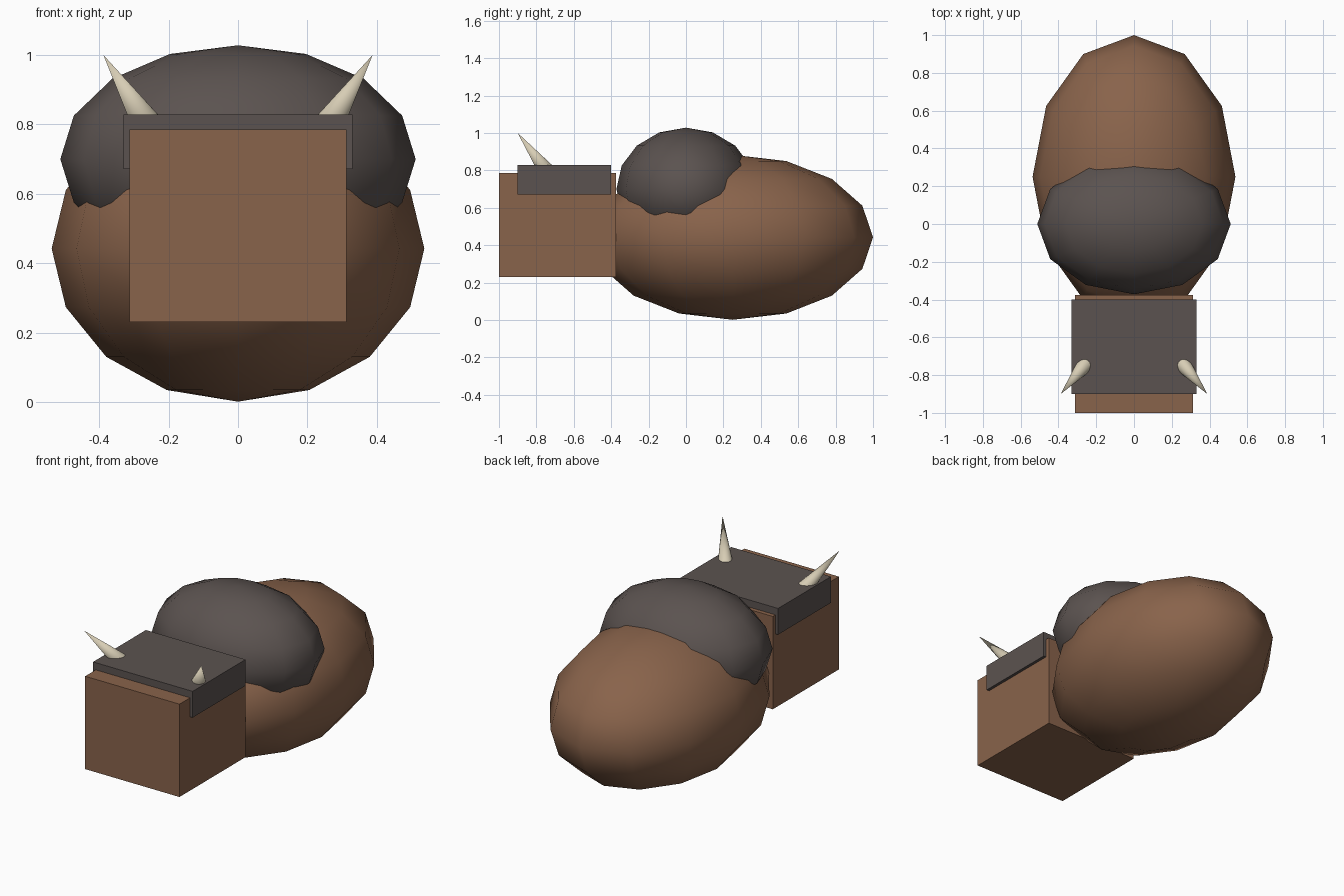
import bpy
from mathutils import Vector

default = bpy.data.objects.get("Cube")
if default:
    bpy.data.objects.remove(default, do_unlink=True)


def material(name, rgb):
    mat = bpy.data.materials.new(name)
    mat.use_nodes = True
    mat.diffuse_color = (*rgb, 1)
    shader = next(n for n in mat.node_tree.nodes if n.type == 'BSDF_PRINCIPLED')
    shader.inputs["Base Color"].default_value = (*rgb, 1)
    shader.inputs["Roughness"].default_value = 0.8
    return mat


brown = material("brown hide", (0.25, 0.125, 0.07))
gray = material("dark gray fur", (0.105, 0.086, 0.08))
ivory = material("ivory horn", (0.68, 0.61, 0.46))


def finish(name, mat):
    obj = bpy.context.object
    obj.name = name
    obj.data.name = name
    obj.data.materials.append(mat)
    return obj


def ellipsoid(name, centre, radii, mat):
    bpy.ops.mesh.primitive_uv_sphere_add(segments=12, ring_count=8, radius=1, location=centre)
    obj = finish(name, mat)
    obj.scale = radii
    bpy.ops.object.transform_apply(location=False, rotation=False, scale=True)
    bpy.ops.object.shade_smooth()


def box(name, low, high, mat):
    low, high = Vector(low), Vector(high)
    bpy.ops.mesh.primitive_cube_add(size=1, location=(low + high) / 2)
    obj = finish(name, mat)
    obj.scale = high - low
    bpy.ops.object.transform_apply(location=False, rotation=False, scale=True)


def horn(name, side):
    base, tip = Vector((side * 0.262, -0.748, 0.80)), Vector((side * 0.388, -0.9, 1.0))
    axis = tip - base
    bpy.ops.mesh.primitive_cone_add(vertices=32, radius1=0.043, radius2=0, depth=axis.length,
                                    location=(base + tip) / 2,
                                    rotation=axis.to_track_quat('Z', 'Y').to_euler())
    finish(name, ivory)
    bpy.ops.object.shade_smooth_by_angle()


# Rounded body and shoulder hump
ellipsoid("body", (0, 0.25, 0.442), (0.537, 0.75, 0.441), brown)
ellipsoid("shoulder_hump", (0, 0, 0.7), (0.512, 0.372, 0.328), gray)

# Blocky head with a cap of fur
box("head", (-0.3125, -1, 0.23), (0.3125, -0.375, 0.786), brown)
box("head_cap", (-0.33, -0.9, 0.672), (0.33, -0.4, 0.829), gray)

# Horns
horn("left_horn", 1)
horn("right_horn", -1)
